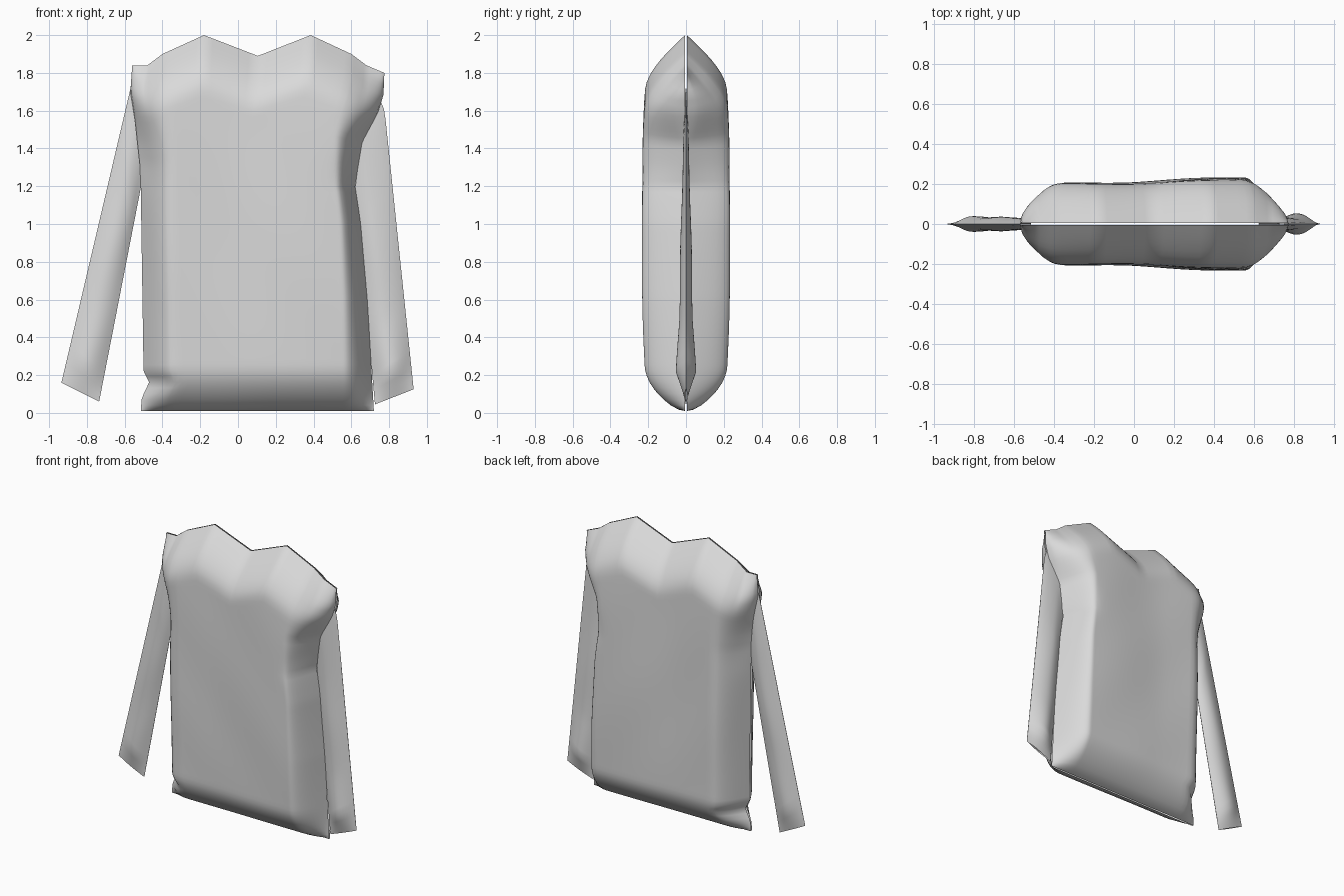
import bpy, bmesh, math

if "Cube" in bpy.data.objects:
    bpy.data.objects.remove(bpy.data.objects["Cube"])

cloth = bpy.data.materials.new("light grey cloth")
cloth.diffuse_color = (0.7, 0.7, 0.7, 1)
cloth.use_nodes = True
cloth.node_tree.nodes["Principled BSDF"].inputs["Base Color"].default_value = cloth.diffuse_color

# Outline profiles: side seams (z, x) and neckline with shoulders (x, z)
LEFT = [(0, -.515), (.08, -.51), (.16, -.47), (.22, -.5), (1.2, -.515), (1.32, -.52),
        (1.55, -.545), (1.7, -.57), (1.84, -.56)]
RIGHT = [(0, .72), (.6, .685), (1.0, .65), (1.2, .62), (1.3, .635), (1.45, .66),
         (1.62, .74), (1.72, .77), (1.84, .775)]
TOP = [(-.56, 1.84), (-.48, 1.84), (-.4, 1.9), (-.18, 2.0), (.105, 1.89), (.385, 2.0),
       (.6, 1.9), (.68, 1.84), (.775, 1.8)]
# Width of the sloping side walls by height (z, width)
WALL_LEFT = [(0, .17), (1.2, .17), (1.7, .2)]
WALL_RIGHT = [(0, .16), (.4, .14), (1.0, .11), (1.2, .1), (1.5, .15), (1.75, .22)]


def interp(pts, t):
    t = min(max(t, pts[0][0]), pts[-1][0])
    for (a, va), (b, vb) in zip(pts, pts[1:]):
        if t <= b:
            return va + (vb - va) * (t - a) / (b - a)


def smooth(t):
    t = min(max(t, 0), 1)
    return t * t * (3 - 2 * t)


def dome(t):
    t = min(max(t, 0), 1)
    return math.sqrt(1 - (1 - t) ** 2)


def ramp(t):
    return math.sin(math.pi / 2 * min(max(t, 0), 1))


def wall(t, z):
    """Sloping wall low down, rounder at the shoulders."""
    w = smooth((z - 1.4) / .3)
    return dome(t) * w + ramp(t) * (1 - w)


def make_panel(name, rows, side, angle=60):
    """Build one smooth sheet from rows of points running left to right, bottom to top."""
    bm = bmesh.new()
    grid = [[bm.verts.new(p) for p in row] for row in rows]
    for r0, r1 in zip(grid, grid[1:]):
        for i in range(len(r0) - 1):
            quad = (r0[i], r0[i + 1], r1[i + 1], r1[i])
            bm.faces.new(quad if side < 0 else quad[::-1])
    me = bpy.data.meshes.new(name)
    bm.to_mesh(me)
    bm.free()
    me.materials.append(cloth)
    ob = bpy.data.objects.new(name, me)
    bpy.context.collection.objects.link(ob)
    bpy.ops.object.select_all(action='DESELECT')
    ob.select_set(True)
    bpy.context.view_layer.objects.active = ob
    bpy.ops.object.shade_smooth_by_angle(angle=math.radians(angle))


# Body columns follow the neckline corners, with extra ones close to the side seams
us = []
for (a, _), (b, _) in zip(TOP, TOP[1:]):
    us += [(a + (b - a) * k / 6 + .56) / 1.335 for k in range(6)]
us = [0, .004] + us[1:] + [.996, 1]
VS = [0, .004] + [i / 60 for i in range(1, 61)]


def body_point(u, v, side):
    z0 = .01 + v * 1.83
    xl, xr = interp(LEFT, z0), interp(RIGHT, z0)
    x = xl + (xr - xl) * u
    lift = interp(TOP, -.56 + 1.335 * u) - 1.84
    z = z0 + lift * smooth((v - .6) / .4)
    # Pillow-like bulge, falling to zero at the seams, hem and neckline
    belly = max(0, 1 - ((z - .95) / .9) ** 2)
    d = .194 + .008 * belly + (.012 + .016 * belly) * smooth((x + .1) / .6)
    d *= wall((x - xl) / interp(WALL_LEFT, z), z) * wall((xr - x) / interp(WALL_RIGHT, z), z)
    hem = (z - .01) / .24
    d *= .6 * dome(hem) + .4 * ramp(hem)
    d *= ramp((1.84 + lift - z) / .3)
    # Soft creases and tucked armholes
    d += .003 * math.sin(9 * x + 3 * z) * math.sin(5 * z) * smooth(d / .15)
    edge = min(x - xl, xr - x)
    d *= 1 - .2 * math.exp(-((z - 1.3) / .13) ** 2 - (edge / .08) ** 2)
    return (x, side * (d + .005), z)


for name, side in (("front_panel", -1), ("back_panel", 1)):
    make_panel(name, [[body_point(u, v, side) for u in us] for v in VS], side)


# Sleeves: flattened tubes from the armhole seam down to a nearly closed cuff.
# Each has: seam profile, armhole top and bottom z, outer and inner cuff corners,
# thickness along the length, and a small outward puff below the shoulder.
SLEEVES = {
    "left_sleeve": (LEFT, 1.72, 1.19, (-.935, .16), (-.735, .06),
                    [(0, .02), (.15, .032), (.9, .036), (1, .006)], 0),
    "right_sleeve": (RIGHT, 1.66, 1.19, (.93, .125), (.725, .045),
                     [(0, .012), (.3, .025), (.7, .036), (.9, .05), (1, .006)], .018),
}


def sleeve_point(spec, t, s, side):
    seam, z_top, z_low, outer, inner, thick, puff = spec
    z_a = z_top + (z_low - z_top) * s
    x_a = interp(seam, z_a)
    x_c = outer[0] + (inner[0] - outer[0]) * s
    z_c = outer[1] + (inner[1] - outer[1]) * s
    x = x_a + (x_c - x_a) * t + puff * (1 - s) * min(t / .04, 1) * (1 - t)
    d = interp(thick, t) * math.sin(math.pi * s) * (1 + .06 * math.sin(14 * t + 4 * s))
    return (x, side * (d + .001), z_a + (z_c - z_a) * t)


for name, spec in SLEEVES.items():
    for part, side in (("front", -1), ("back", 1)):
        ts = [1 - k / 30 for k in range(30)] + [.02, 0]
        ss = [k / 12 for k in range(13)]
        if name.startswith("right"):
            ss.reverse()
        make_panel(name + "_" + part,
                   [[sleeve_point(spec, t, s, side) for s in ss] for t in ts], side)
